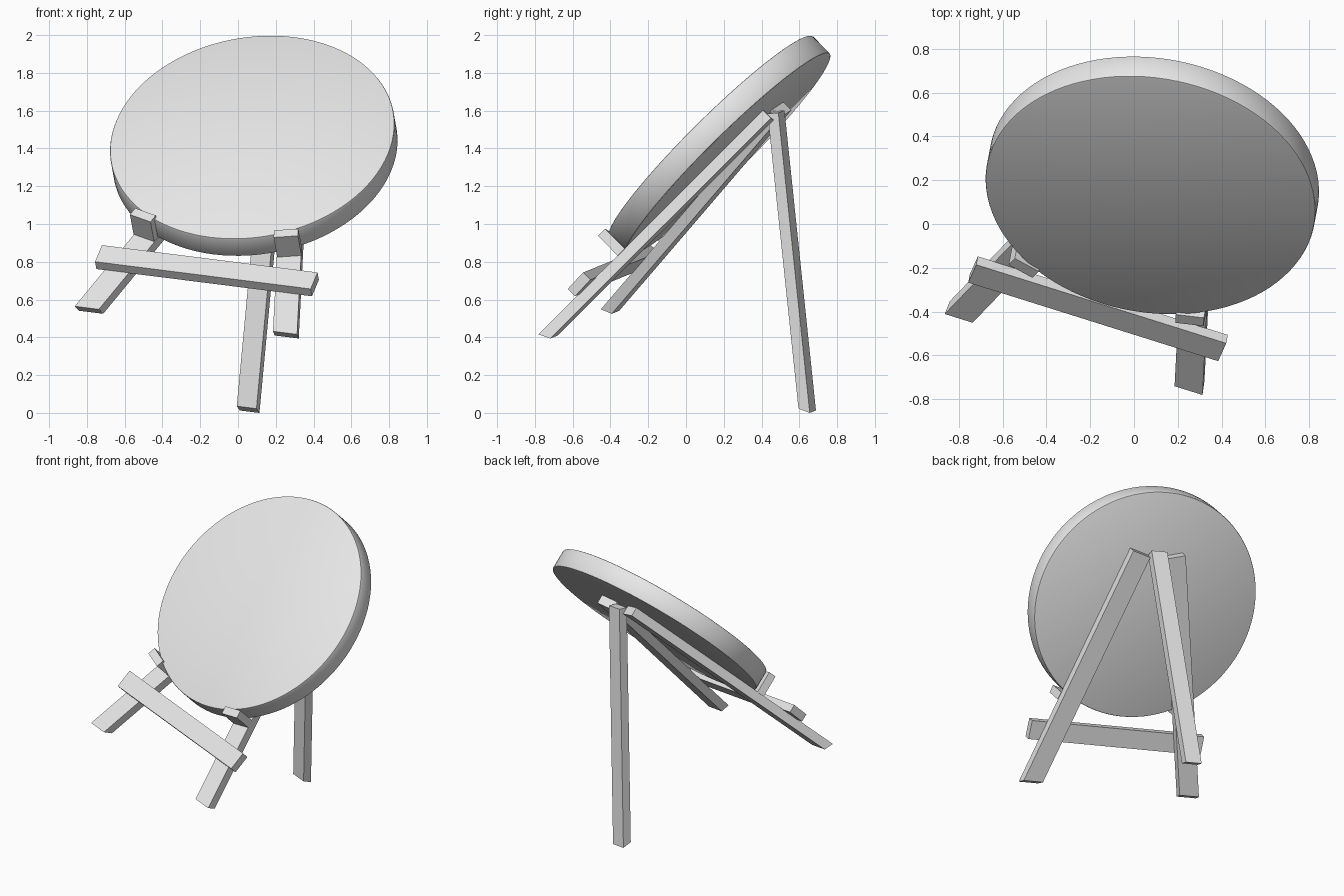
import bpy
import bmesh
import math
from mathutils import Matrix, Vector

cube = bpy.data.objects.get("Cube")
if cube:
    bpy.data.objects.remove(cube, do_unlink=True)

grey = bpy.data.materials.new("plain grey")
grey.use_nodes = True
grey.diffuse_color = (0.8, 0.8, 0.8, 1)
grey.node_tree.nodes["Principled BSDF"].inputs["Base Color"].default_value = (0.8, 0.8, 0.8, 1)

# Easel frame: u across, v up the sloping board, n out of its face
n = Vector((-0.13, -0.697, 0.705)).normalized()
u = Vector((0.946, -0.30, -0.117))
u = (u - n * u.dot(n)).normalized()
v = n.cross(u)
frame = Matrix.Translation((0.075, 0.13, 1.461)) @ Matrix((u, v, n)).transposed().to_4x4()

RADIUS, DEPTH = 0.76, 0.133
FRONT = -DEPTH                      # front plane of the legs
GROUND = Vector((0, -1.24, -0.165))  # plane that the feet are cut to
GROUND_NORMAL = Vector((0, -0.907, -0.42)).normalized()


def finish(name, bm):
    bmesh.ops.recalc_face_normals(bm, faces=bm.faces)
    mesh = bpy.data.meshes.new(name)
    bm.to_mesh(mesh)
    bm.free()
    mesh.materials.append(grey)
    obj = bpy.data.objects.new(name, mesh)
    obj.matrix_world = frame
    bpy.context.collection.objects.link(obj)
    return obj


def beam(name, low, high, width, thick, side, foot=False):
    """Box from low to high, optionally run past and cut to the ground."""
    low, high = Vector(low), Vector(high)
    along = (high - low).normalized()
    if foot:
        low = low - along * 0.2
    out = side.cross(along).normalized()
    across = along.cross(out)
    axes = Matrix((across, along, out)).transposed().to_4x4()
    size = Matrix.Diagonal((width, (high - low).length, thick, 1))
    bm = bmesh.new()
    bmesh.ops.create_cube(bm, size=1, matrix=Matrix.Translation((low + high) / 2) @ axes @ size)
    if foot:
        bmesh.ops.bisect_plane(bm, geom=bm.verts[:] + bm.edges[:] + bm.faces[:],
                               plane_co=GROUND, plane_no=GROUND_NORMAL, clear_outer=True)
        bmesh.ops.holes_fill(bm, edges=[e for e in bm.edges if e.is_boundary])
    return finish(name, bm)


# Round board with softened rims
bm = bmesh.new()
bmesh.ops.create_cone(bm, cap_ends=True, segments=96, radius1=RADIUS, radius2=RADIUS,
                      depth=DEPTH, matrix=Matrix.Translation((0, 0, -DEPTH / 2)))
rims = [e for e in bm.edges if any(len(f.verts) > 4 for f in e.link_faces)]
bmesh.ops.bevel(bm, geom=rims, offset=0.008, segments=2, profile=0.5, affect='EDGES')
board = finish("round_board", bm)
bpy.ops.object.select_all(action='DESELECT')
board.select_set(True)
bpy.context.view_layer.objects.active = board
bpy.ops.object.shade_smooth_by_angle(angle=math.radians(40))

# Front legs with a peg on each
X = Vector((1, 0, 0))
for s, label in ((1, "left"), (-1, "right")):
    mid = FRONT - 0.03
    top, bottom = Vector((s * 0.12, 0.35, mid)), Vector((s * 0.55, -1.24, mid))
    beam(label + "_front_leg", bottom, top, 0.13, 0.06, X, foot=True)
    along = (top - bottom).normalized()
    peg = Vector((s * 0.40, -0.675, -0.06))
    beam(label + "_peg", peg - along * 0.0265, peg + along * 0.0265, 0.13, 0.15, X)

# Crossbar on the front of the legs
beam("crossbar", (0.012, -0.965, FRONT + 0.025), (0.012, -0.84, FRONT + 0.025), 1.205, 0.055, X)

# Rear strut, hinged between the leg tops
beam("rear_strut", (0, -0.68, -1.37), (0, 0.355, -0.165), 0.11, 0.06, X, foot=True)
